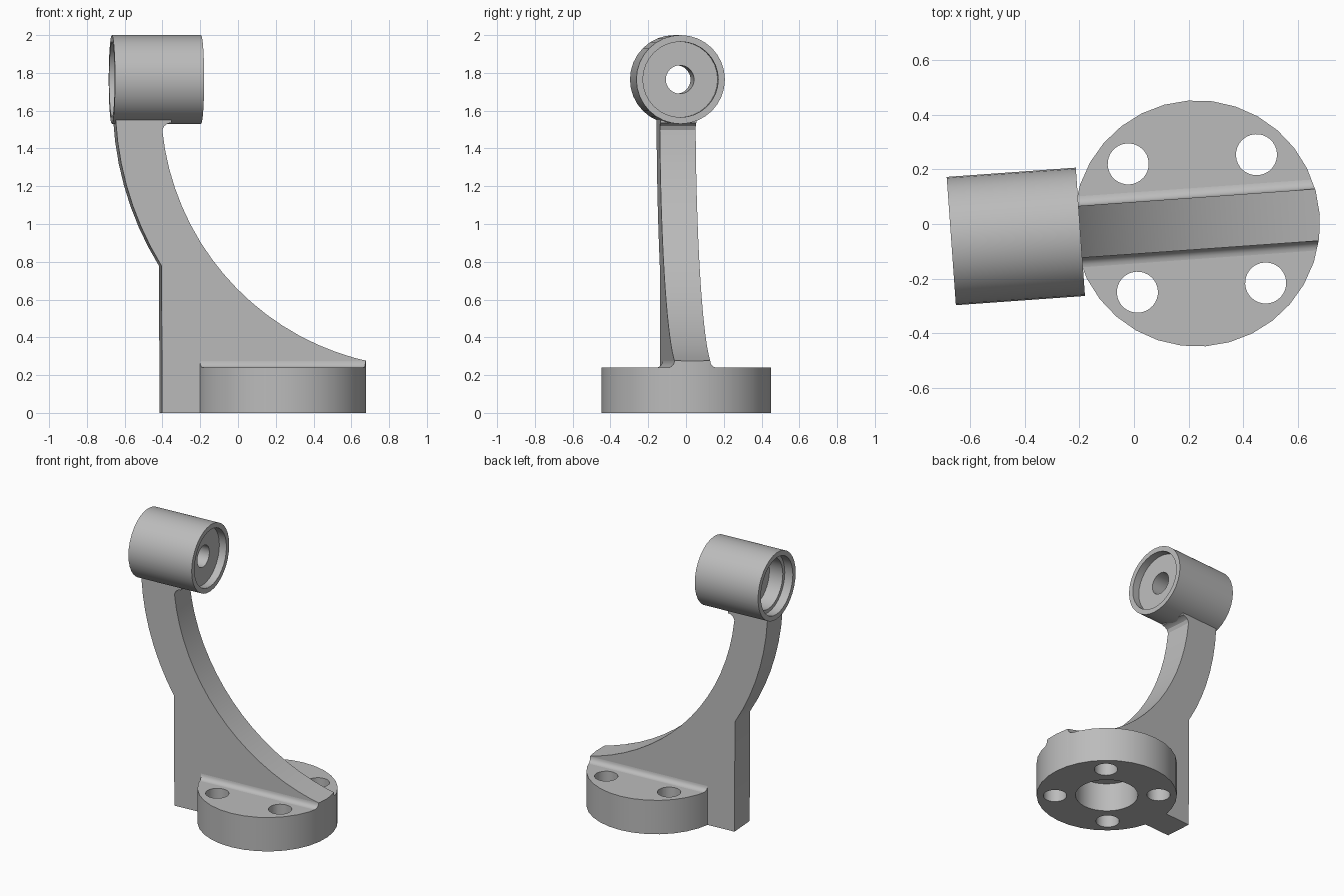
import bpy, bmesh, math
from mathutils import Vector

if "Cube" in bpy.data.objects:
    bpy.data.objects.remove(bpy.data.objects["Cube"], do_unlink=True)

grey = bpy.data.materials.new("plain_grey")
grey.use_nodes = True
colour = (0.5, 0.5, 0.5, 1)
grey.diffuse_color = colour
for node in grey.node_tree.nodes:
    if node.type == "BSDF_PRINCIPLED":
        node.inputs["Base Color"].default_value = colour

SIDES = 32
DISC_R, DISC_H, BORE_R, BORE_H = 0.45, 0.24, 0.2, 0.2
HALF = 0.095            # half thickness of the web
TUBE_Z, TUBE_R = 1.765, 0.235


def finish(bm, name):
    bmesh.ops.remove_doubles(bm, verts=bm.verts, dist=1e-5)
    bmesh.ops.recalc_face_normals(bm, faces=bm.faces)
    mesh = bpy.data.meshes.new(name)
    bm.to_mesh(mesh)
    bm.free()
    obj = bpy.data.objects.new(name, mesh)
    bpy.context.scene.collection.objects.link(obj)
    mesh.materials.append(grey)
    return obj


def lathe(name, profile, axis="Z", centre=(0, 0, 0)):
    """Revolve (radius, height) points around the axis."""
    bm = bmesh.new()
    c = Vector(centre)
    verts = [bm.verts.new(c + Vector((r, 0, h) if axis == "Z" else (h, 0, r)))
             for r, h in profile]
    edges = [bm.edges.new(pair) for pair in zip(verts, verts[1:])]
    bmesh.ops.spin(bm, geom=verts + edges, cent=c, angle=math.tau, steps=SIDES,
                   axis=(0, 0, 1) if axis == "Z" else (1, 0, 0))
    return finish(bm, name)


def rod(name, r, low, high, axis="Z", centre=(0, 0, 0)):
    return lathe(name, [(0, low), (r, low), (r, high), (0, high)], axis, centre)


def prism(name, points, place, depth):
    """Extrude a flat outline; place maps each 2D point into space."""
    bm = bmesh.new()
    face = bm.faces.new([bm.verts.new(place(a, b)) for a, b in points])
    new = bmesh.ops.extrude_face_region(bm, geom=[face])["geom"]
    bmesh.ops.translate(bm, vec=depth,
                        verts=[v for v in new if isinstance(v, bmesh.types.BMVert)])
    return finish(bm, name)


def boolean(obj, cutter, operation):
    mod = obj.modifiers.new("cut", "BOOLEAN")
    mod.operation, mod.solver, mod.object = operation, "EXACT", cutter
    bpy.context.view_layer.objects.active = obj
    bpy.ops.object.modifier_apply(modifier=mod.name)
    bpy.data.objects.remove(cutter, do_unlink=True)


def arc(cx, cy, r, start, end, steps):
    angles = [math.radians(start + (end - start) * i / steps) for i in range(steps + 1)]
    return [(cx + r * math.cos(a), cy + r * math.sin(a)) for a in angles]


# Round flange with a blind bore underneath and four bolt holes
flange = lathe("base_flange", [(0, BORE_H), (BORE_R, BORE_H), (BORE_R, 0),
                               (DISC_R, 0), (DISC_R, DISC_H), (0, DISC_H)])
for sx in (-1, 1):
    for sy in (-1, 1):
        boolean(flange, rod("hole_cutter", 0.075, -0.1, 0.4,
                            centre=(sx * 0.235, sy * 0.235, 0)), "DIFFERENCE")

# Tube with a shallow recess at one end and a stepped bore at the other
housing = lathe("bearing_housing", [
    (TUBE_R, -0.9), (TUBE_R, -0.427), (0.2, -0.427), (0.2, -0.48), (0.075, -0.48),
    (0.075, -0.74), (0.175, -0.74), (0.175, -0.84), (0.2, -0.84), (0.2, -0.9),
    (TUBE_R, -0.9)], "X", (0, 0, TUBE_Z))

# Curved web: two concentric arcs over a straight heel
cx, cz = 0.756, 1.643
outline = [(-0.64, 0), (0.55, 0)]
outline += arc(cx, cz, 1.403, 263, 186, 18)
outline += [(-0.63, 1.518), (-0.61, 1.532), (-0.59, 1.536), (-0.59, 1.6), (-0.893, 1.6)]
outline += arc(cx, cz, 1.645, 183.2, 211.7, 7)
web = prism("support_web", outline, lambda x, z: (x, -HALF, z), (0, 2 * HALF, 0))
plan = [(-1.2, -0.3)] + arc(0, 0, DISC_R, -22.5, 22.5, 4) + [(-1.2, 0.3)]
boolean(web, prism("plan_cutter", plan, lambda x, y: (x, y, -0.5), (0, 0, 3)), "INTERSECT")
boolean(web, rod("bore_cutter", BORE_R + 0.01, -0.1, BORE_H + 0.01), "DIFFERENCE")
boolean(web, rod("tube_cutter", TUBE_R - 0.02, -1.2, -0.5, "X", (0, 0, TUBE_Z)),
        "DIFFERENCE")

# Fillets where the web meets the flange top
R = 0.035
right = arc(HALF + R, DISC_H + R, R, 270, 180, 5)
left = [(-y, z) for y, z in reversed(right)]
low = DISC_H - 0.02
section = [(-HALF - R, low), (HALF + R, low)] + right + left
fillet = prism("web_fillet", section, lambda y, z: (-0.6, y, z), (1.2, 0, 0))
boolean(fillet, rod("disc_cutter", DISC_R, 0, 0.5), "INTERSECT")

# Turn all parts together and shade them
for obj in (flange, housing, web, fillet):
    obj.location = (0.23, 0.002, 0)
    obj.rotation_euler.z = math.radians(4.1)
    bpy.ops.object.select_all(action="DESELECT")
    obj.select_set(True)
    bpy.context.view_layer.objects.active = obj
    bpy.ops.object.shade_smooth_by_angle(angle=math.radians(30))
